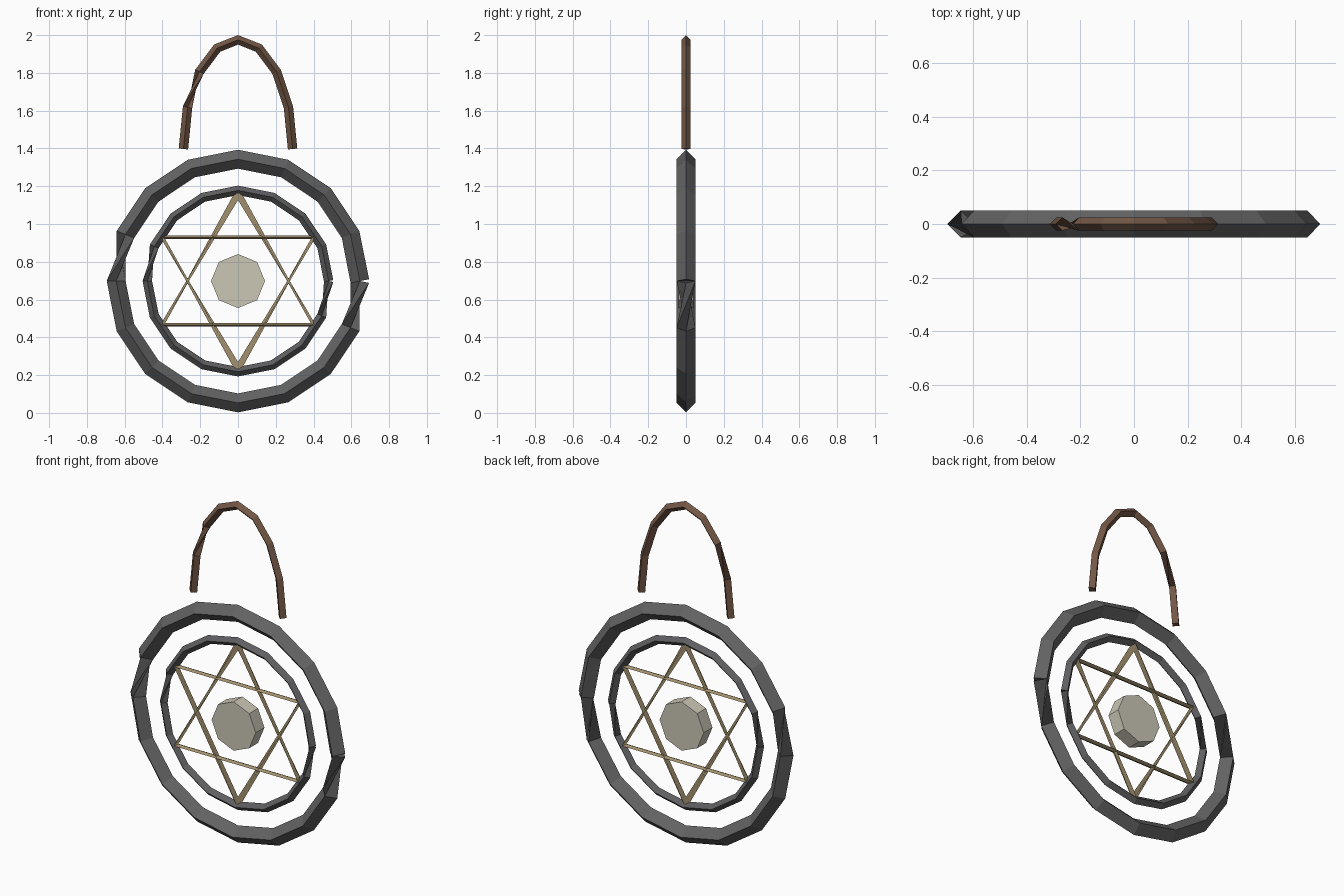
import bpy
import math
from mathutils import Vector

if "Cube" in bpy.data.objects:
    bpy.data.objects.remove(bpy.data.objects["Cube"])

CENTER = Vector((0, 0, 0.698))


def material(name, rgb):
    m = bpy.data.materials.new(name)
    m.diffuse_color = (*rgb, 1)
    m.use_nodes = True
    m.node_tree.nodes["Principled BSDF"].inputs["Base Color"].default_value = m.diffuse_color
    return m


iron = material("dark iron", (0.125, 0.125, 0.125))
steel = material("dark steel", (0.115, 0.115, 0.12))
leather = material("brown leather", (0.17, 0.095, 0.06))
brass = material("dull brass", (0.36, 0.28, 0.155))
stone = material("pale stone", (0.60, 0.57, 0.47))


def make(name, verts, faces, mat):
    me = bpy.data.meshes.new(name)
    me.from_pydata(verts, [], faces)
    me.materials.append(mat)
    me.update()
    ob = bpy.data.objects.new(name, me)
    bpy.context.collection.objects.link(ob)
    return ob


def arc(center, rx, rz, start, end, steps):
    """Points along an elliptical arc in the xz plane, angles in degrees."""
    pts = []
    for i in range(steps + 1):
        a = math.radians(start + (end - start) * i / steps)
        pts.append(center + Vector((rx * math.cos(a), 0, rz * math.sin(a))))
    return pts


def tube(name, pts, r, mat):
    """Four-sided bar swept along a path, with capped ends."""
    n = len(pts)
    verts, faces = [], []
    for i, p in enumerate(pts):
        t = (pts[min(i + 1, n - 1)] - pts[max(i - 1, 0)]).normalized()
        up = Vector((0, 0, 1)) if abs(t.z) < 0.95 else Vector((1, 0, 0))
        u = t.cross(up).normalized()
        v = t.cross(u)
        verts += [p + u * r, p + v * r, p - u * r, p - v * r]
    for i in range(n - 1):
        for k in range(4):
            a, b = i * 4 + k, i * 4 + (k + 1) % 4
            faces.append((a, b, b + 4, a + 4))
    e = 4 * (n - 1)
    faces += [(3, 2, 1, 0), (e, e + 1, e + 2, e + 3)]
    return make(name, verts, faces, mat)


# Concentric rings
tube("outer_ring", arc(CENTER, 0.645, 0.645, 0, 360, 16), 0.05, iron)
tube("inner_ring", arc(CENTER, 0.48, 0.48, 0, 360, 16), 0.025, steel)

# Two crossed triangles
for name, start in (("upright_triangle", 90), ("inverted_triangle", -90)):
    tube(name, arc(CENTER, 0.463, 0.463, start, start + 360, 3), 0.018, brass)

# Hanging loop
tube("hanging_loop", arc(Vector((0, 0, 1.397)), 0.289, 0.578, 0, 180, 8), 0.025, leather)

# Eight-sided centre disc facing front
rim = arc(CENTER, 0.143, 0.143, 0, 315, 7)
half = Vector((0, 0.04, 0))
disc_faces = [tuple(range(8)), tuple(range(15, 7, -1))]
disc_faces += [(k, k + 8, (k + 1) % 8 + 8, (k + 1) % 8) for k in range(8)]
make("centre_disc", [p - half for p in rim] + [p + half for p in rim], disc_faces, stone)
